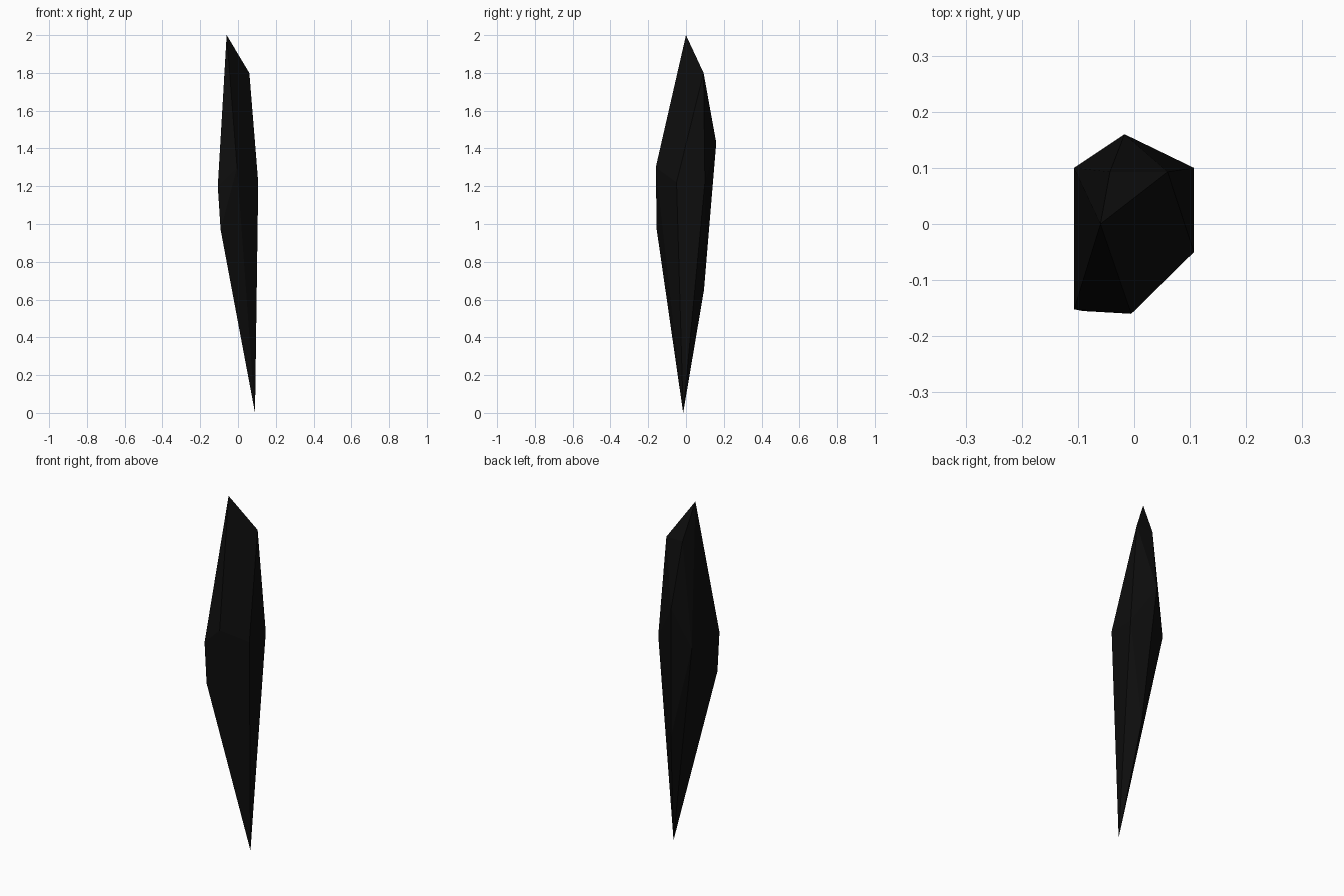
import bpy, bmesh

if "Cube" in bpy.data.objects:
    bpy.data.objects.remove(bpy.data.objects["Cube"])

# Near-black stone colour
mat = bpy.data.materials.new("black stone")
mat.diffuse_color = (0.004, 0.004, 0.004, 1)
mat.use_nodes = True
mat.node_tree.nodes["Principled BSDF"].inputs["Base Color"].default_value = mat.diffuse_color

# Corner points of the faceted shard, from tip to foot
corners = [
    (-0.06, 0.0, 2.0),                                # tip
    (0.06, 0.093, 1.8), (-0.043, 0.093, 1.8),         # rear shoulder
    (-0.017, 0.16, 1.43), (-0.005, -0.16, 1.3),       # back and front ridges
    (0.107, 0.1, 1.22), (0.107, -0.05, 1.22),         # right flank
    (-0.107, 0.1, 1.2), (-0.107, -0.152, 1.2),        # left flank
    (-0.092, -0.155, 0.97), (0.03, 0.095, 0.65),      # lower facets
    (0.09, -0.015, 0.0),                              # foot
]

# Flat-faced convex shard
bm = bmesh.new()
for c in corners:
    bm.verts.new(c)
bmesh.ops.convex_hull(bm, input=bm.verts[:])
bmesh.ops.recalc_face_normals(bm, faces=bm.faces[:])
mesh = bpy.data.meshes.new("shard")
bm.to_mesh(mesh)
bm.free()
mesh.materials.append(mat)
bpy.context.collection.objects.link(bpy.data.objects.new("shard", mesh))
